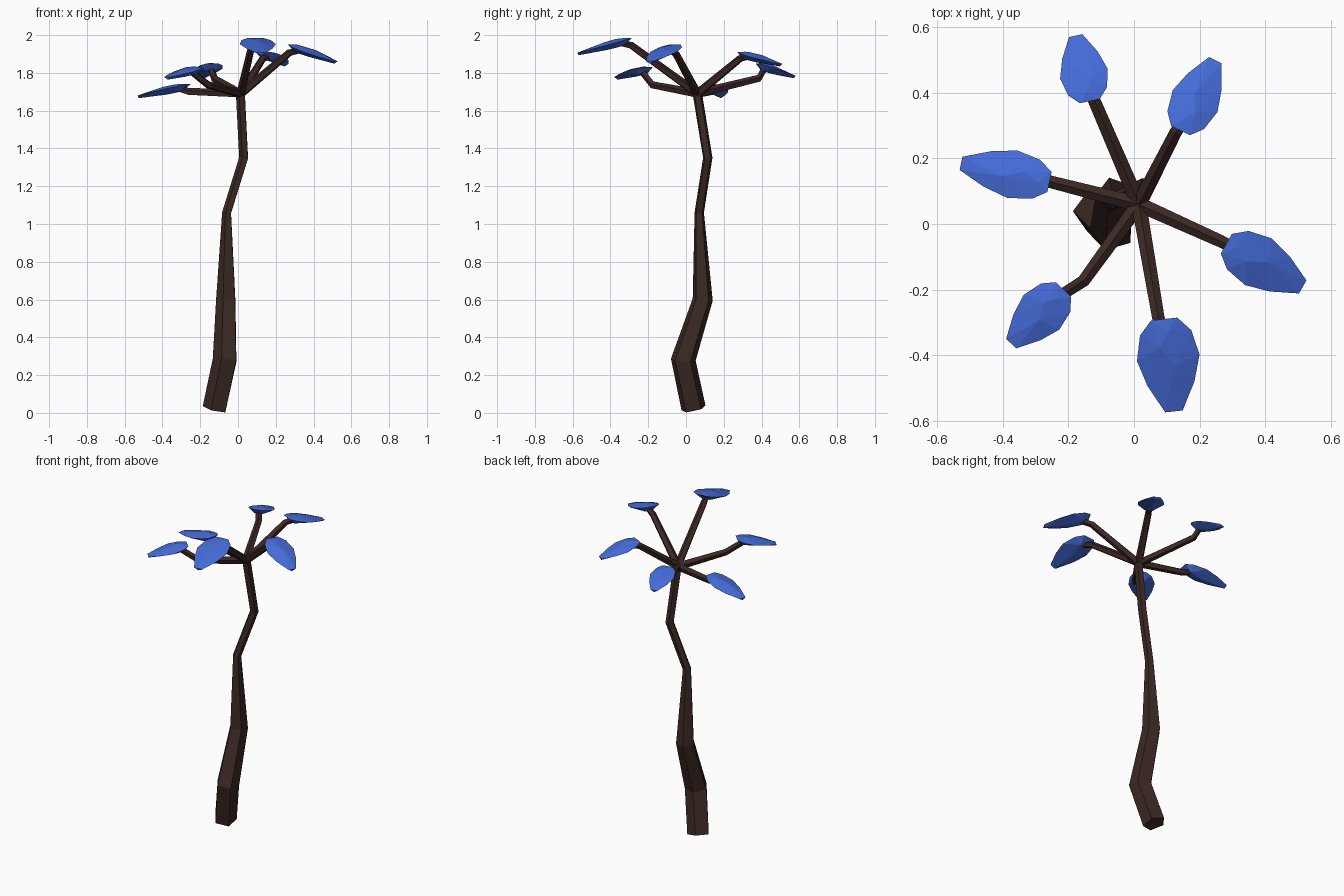
import bpy, bmesh
from math import cos, sin, tau
from mathutils import Vector

if "Cube" in bpy.data.objects:
    bpy.data.objects.remove(bpy.data.objects["Cube"])


def material(name, rgb):
    m = bpy.data.materials.new(name)
    m.diffuse_color = (*rgb, 1)
    m.use_nodes = True
    m.node_tree.nodes["Principled BSDF"].inputs["Base Color"].default_value = m.diffuse_color
    return m


BARK = material("bark", (0.045, 0.022, 0.018))
BLUE = material("leaf_blue", (0.06, 0.15, 0.70))


def finish(bm, name, mat):
    bmesh.ops.recalc_face_normals(bm, faces=bm.faces[:])
    me = bpy.data.meshes.new(name)
    bm.to_mesh(me)
    bm.free()
    me.materials.append(mat)
    ob = bpy.data.objects.new(name, me)
    bpy.context.collection.objects.link(ob)
    return ob


def tube(name, path, radii, sides, phase=0.0):
    """Faceted limb with rings square to the path."""
    pts = [Vector(p) for p in path]
    bm = bmesh.new()
    rings = []
    ref = Vector((1, 0, 0)) if abs((pts[-1] - pts[0]).normalized().z) > 0.8 else Vector((0, 0, 1))
    for i, p in enumerate(pts):
        d = (pts[min(i + 1, len(pts) - 1)] - pts[max(i - 1, 0)]).normalized()
        v = d.cross(ref).normalized()
        u = v.cross(d)
        rings.append([bm.verts.new(p + radii[i] * (u * cos(a) + v * sin(a)))
                      for a in (phase + tau * k / sides for k in range(sides))])
    for a, b in zip(rings, rings[1:]):
        for k in range(sides):
            n = (k + 1) % sides
            bm.faces.new((a[k], a[n], b[n], b[k]))
    bm.faces.new(rings[0])
    bm.faces.new(rings[-1])
    return finish(bm, name, BARK)


def leaf(name, base, tip, half_width):
    """Flat faceted teardrop: rim outline plus raised and lowered ridge points."""
    base, tip = Vector(base), Vector(tip)
    f = tip - base
    s = f.cross(Vector((0, 0, 1))).normalized()
    up = s.cross(f).normalized()
    rim = [(0, .42), (.15, .82), (.42, 1.0), (.70, .75), (1, .28)]
    local = [(t, w * sg, 0) for t, w in rim for sg in (-1, 1)]
    local += [(.28, .2, .016), (.50, -.15, .016), (.12, -.1, .01)]
    local += [(.18, .3, -.028), (.18, -.3, -.028), (.45, 0, -.028), (1, 0, -.014)]
    bm = bmesh.new()
    for t, w, h in local:
        bm.verts.new(base + f * t + s * w * half_width + up * h)
    res = bmesh.ops.convex_hull(bm, input=bm.verts[:])
    junk = [v for v in set(res["geom_interior"] + res["geom_unused"])
            if isinstance(v, bmesh.types.BMVert)]
    if junk:
        bmesh.ops.delete(bm, geom=junk, context='VERTS')
    return finish(bm, name, BLUE)


# Crooked tapering trunk
HUB = (0.015, 0.06, 1.69)
tube("trunk",
     [(-0.12, 0.04, 0.022), (-0.065, -0.015, 0.28), (-0.06, 0.088, 0.60),
      (-0.058, 0.07, 1.06), (0.032, 0.115, 1.35), HUB],
     [0.068, 0.069, 0.056, 0.026, 0.026, 0.026], 5, 0.6)

# Branch elbow, leaf base, leaf tip, leaf half width
LIMBS = {
    "back_left": ((-0.125, 0.385, 1.77), (-0.135, 0.375, 1.85), (-0.178, 0.575, 1.785), 0.074),
    "back_right": ((0.13, 0.285, 1.875), (0.142, 0.285, 1.91), (0.248, 0.50, 1.848), 0.076),
    "left": ((-0.26, 0.13, 1.70), (-0.258, 0.128, 1.74), (-0.528, 0.185, 1.68), 0.074),
    "front_left": ((-0.155, -0.175, 1.735), (-0.215, -0.20, 1.83), (-0.375, -0.365, 1.778), 0.076),
    "front": ((0.075, -0.29, 1.945), (0.092, -0.29, 1.985), (0.122, -0.572, 1.907), 0.096),
    "right": ((0.27, -0.055, 1.905), (0.282, -0.06, 1.95), (0.515, -0.192, 1.862), 0.082),
}

# Branches spreading from the top, each with a leaf
for key, (elbow, base, tip, hw) in LIMBS.items():
    b, t = Vector(base), Vector(tip)
    end = b.lerp(t, 0.2) - Vector((0, 0, 0.012))
    tube("branch_" + key, [HUB, elbow, end], [0.024, 0.02, 0.018], 5)
    leaf("leaf_" + key, base, tip, hw)
